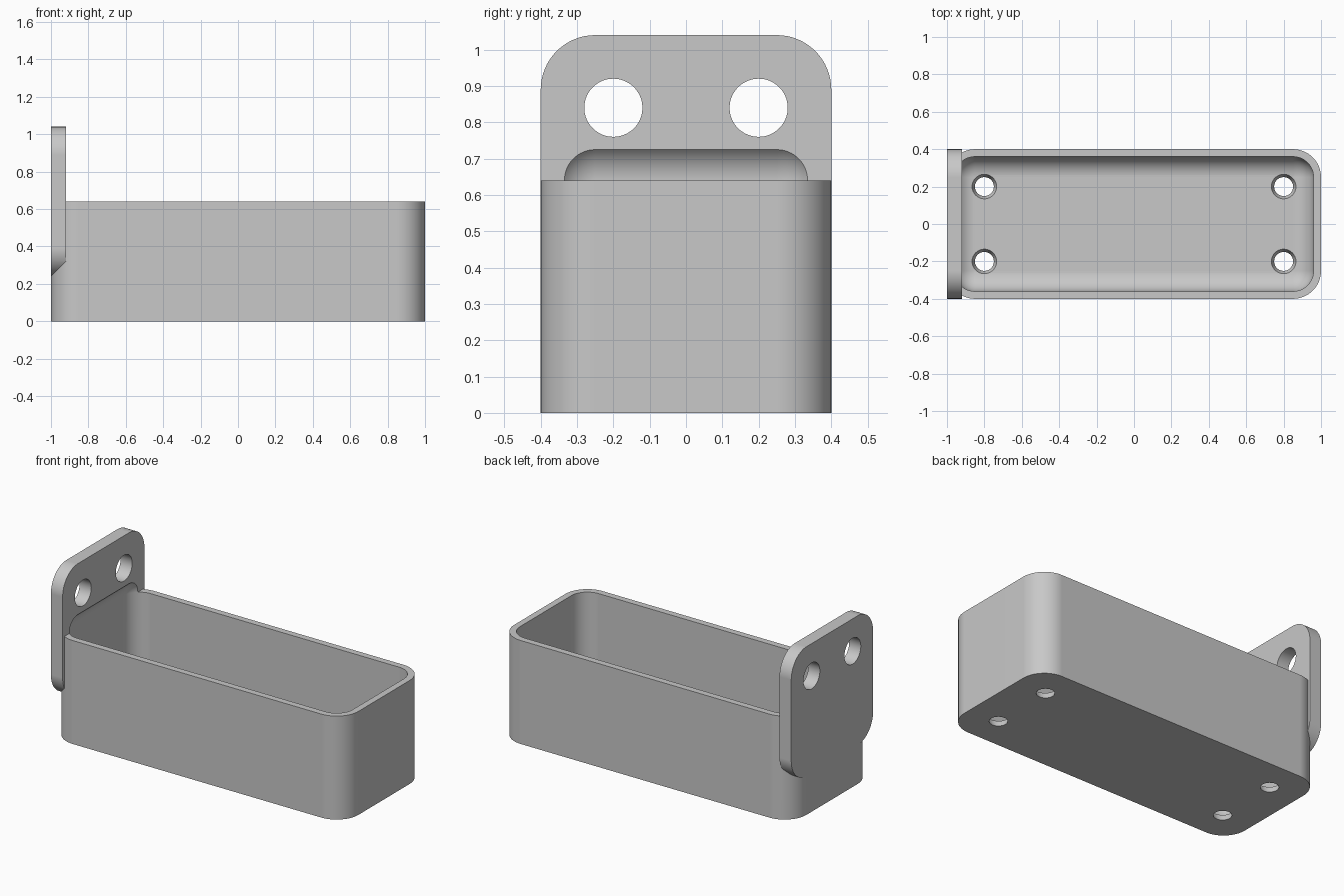
import bpy, bmesh, math
from mathutils import Matrix, Vector

if "Cube" in bpy.data.objects:
    bpy.data.objects.remove(bpy.data.objects["Cube"], do_unlink=True)

grey = bpy.data.materials.new("light grey")
grey.use_nodes = True
grey.diffuse_color = (0.58, 0.58, 0.58, 1)
grey.node_tree.nodes["Principled BSDF"].inputs["Base Color"].default_value = grey.diffuse_color


def add_object(name, bm):
    bmesh.ops.recalc_face_normals(bm, faces=bm.faces)
    mesh = bpy.data.meshes.new(name)
    bm.to_mesh(mesh)
    bm.free()
    mesh.materials.append(grey)
    ob = bpy.data.objects.new(name, mesh)
    bpy.context.collection.objects.link(ob)
    return ob


def rounded_block(name, low, high, radius, axis=None, segments=16):
    """Box with rounded edges: all of them, or only those along one axis."""
    low, high = Vector(low), Vector(high)
    bm = bmesh.new()
    bmesh.ops.create_cube(bm, size=1)
    bmesh.ops.scale(bm, vec=high - low, verts=bm.verts)
    bmesh.ops.translate(bm, vec=(low + high) / 2, verts=bm.verts)
    edges = [e for e in bm.edges if axis is None or
             abs((e.verts[0].co - e.verts[1].co).normalized()[axis]) > 0.9]
    bmesh.ops.bevel(bm, geom=edges, offset=radius, offset_type='OFFSET',
                    segments=segments, profile=0.5, affect='EDGES')
    return add_object(name, bm)


def cone_cutter(name, centre, r_low, r_high, depth, turn=Matrix()):
    bm = bmesh.new()
    bmesh.ops.create_cone(bm, cap_ends=True, segments=64, radius1=r_low, radius2=r_high,
                          depth=depth, matrix=Matrix.Translation(centre) @ turn)
    return add_object(name, bm)


def combine(target, other, operation):
    mod = target.modifiers.new(operation.lower(), 'BOOLEAN')
    mod.object, mod.operation, mod.solver = other, operation, 'EXACT'
    bpy.context.view_layer.objects.active = target
    bpy.ops.object.modifier_apply(modifier=mod.name)
    bpy.data.objects.remove(other, do_unlink=True)


# Tray body and mounting plate
tray = rounded_block("tray_with_mounting_plate", (-1, -0.4, 0), (1, 0.4, 0.64), 0.15, axis=2)
plate = rounded_block("mounting_plate", (-1, -0.4, 0.24), (-0.92, 0.4, 1.04), 0.15, axis=0)
combine(tray, plate, 'UNION')

# Cavity, which also scoops into the plate above the rim
cavity = rounded_block("cavity_cutter", (-0.96, -0.36, 0.04), (0.96, 0.36, 0.75), 0.11)
combine(tray, cavity, 'DIFFERENCE')

# Screw holes in the plate and tapered drain holes in the floor
for y in (-0.2, 0.2):
    screw = cone_cutter("screw_hole_cutter", (-0.96, y, 0.84), 0.08, 0.08, 0.2,
                        Matrix.Rotation(math.pi / 2, 4, 'Y'))
    combine(tray, screw, 'DIFFERENCE')
    for x in (-0.8, 0.8):
        drain = cone_cutter("drain_hole_cutter", (x, y, 0.02), 0.043, 0.073, 0.08)
        combine(tray, drain, 'DIFFERENCE')

# Smooth the rounded corners and keep the rims crisp
bpy.ops.object.select_all(action='DESELECT')
tray.select_set(True)
bpy.context.view_layer.objects.active = tray
bpy.ops.object.shade_smooth_by_angle(angle=math.radians(30))
normals = tray.modifiers.new("flat sides", 'WEIGHTED_NORMAL')
normals.keep_sharp = True
